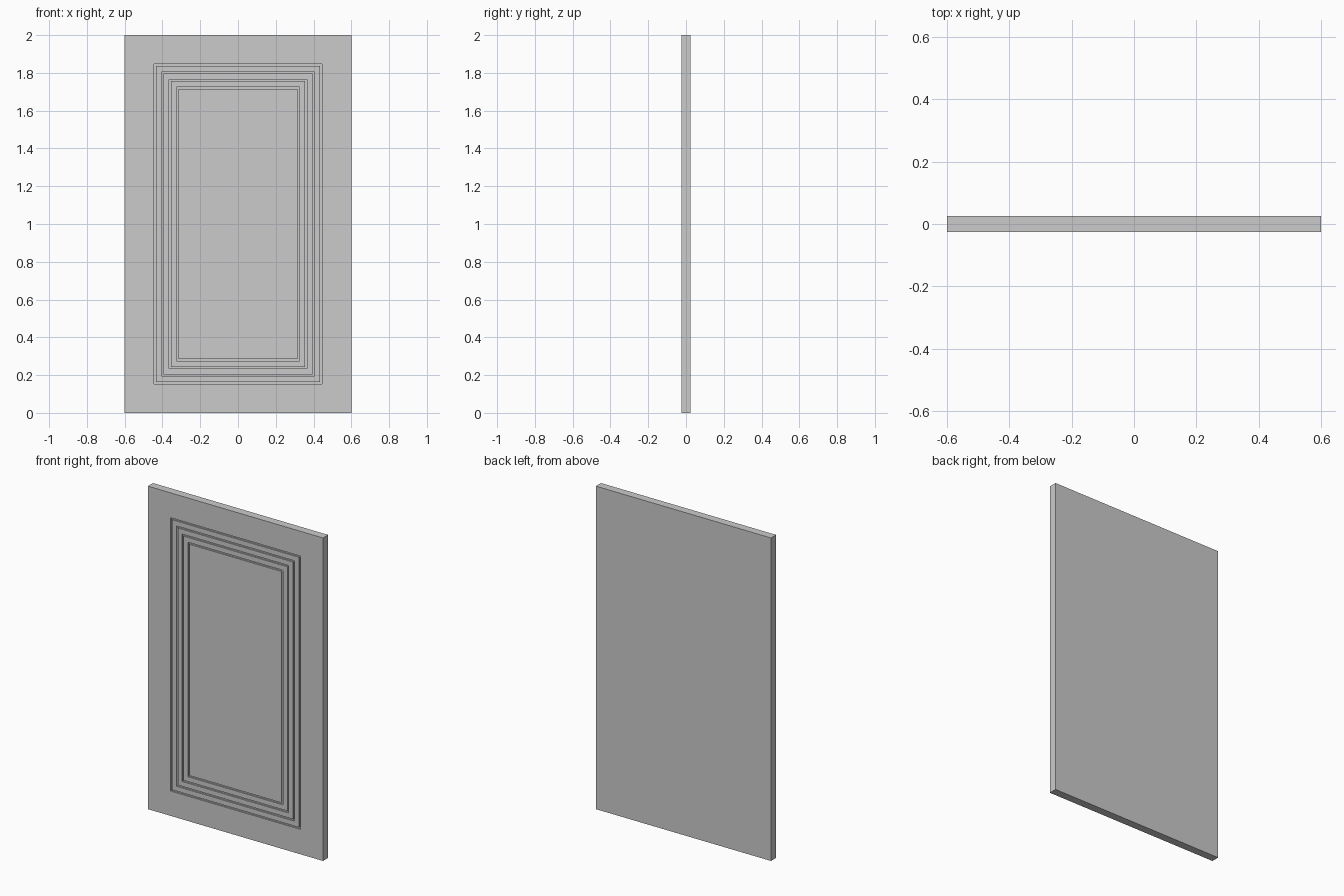
import bpy, bmesh
from mathutils import Vector

if "Cube" in bpy.data.objects:
    bpy.data.objects.remove(bpy.data.objects["Cube"])

W, H, T = 0.6, 1.0, 0.025      # half width, half height, half thickness
GROOVE, DEPTH = 0.01, 0.008    # groove width and depth

bm = bmesh.new()

def ring(hx, hz, y):
    return [bm.verts.new((sx * hx, y, 1 + sz * hz))
            for sx, sz in ((-1, -1), (1, -1), (1, 1), (-1, 1))]

def bridge(a, b):
    for i in range(4):
        j = (i + 1) % 4
        bm.faces.new((a[i], a[j], b[j], b[i]))

# Slab back and edges
back = ring(W, H, T)
bm.faces.new(back)
last = ring(W, H, -T)
bridge(back, last)

# Four nested rectangular grooves on the front face
for k in range(4):
    ox, oz = 0.445 - 0.04 * k, 0.846 - 0.04 * k
    for d, y in ((0, -T), (0, -T + DEPTH), (GROOVE, -T + DEPTH), (GROOVE, -T)):
        new = ring(ox - d, oz - d, y)
        bridge(last, new)
        last = new

# Central panel
bm.faces.new(last)
bmesh.ops.recalc_face_normals(bm, faces=bm.faces)

mesh = bpy.data.meshes.new("door_panel")
bm.to_mesh(mesh)
bm.free()
door = bpy.data.objects.new("door_panel", mesh)
bpy.context.collection.objects.link(door)
